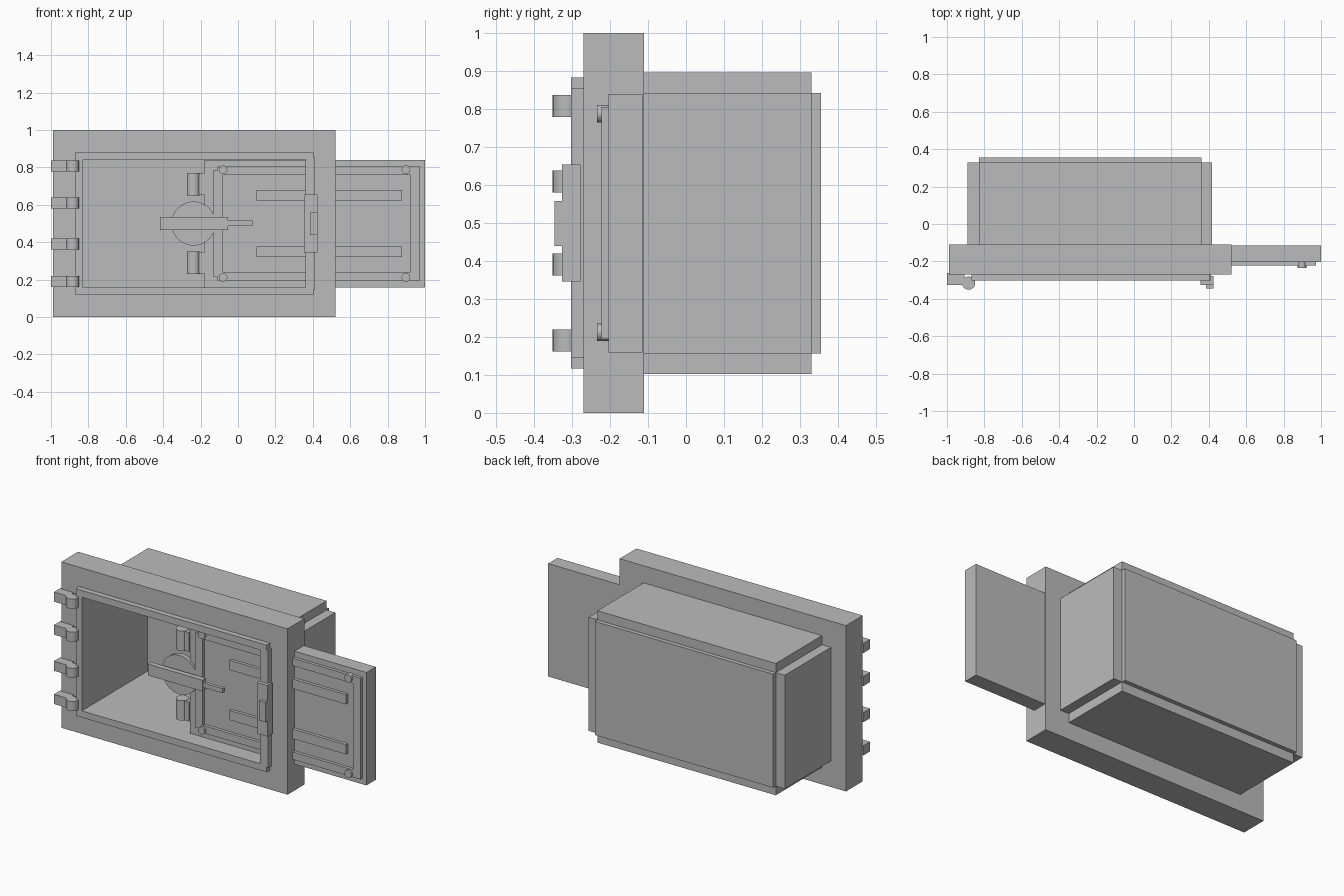
import bpy
import math

if "Cube" in bpy.data.objects:
    bpy.data.objects.remove(bpy.data.objects["Cube"])

grey = bpy.data.materials.new("plain_grey")
grey.diffuse_color = (0.5, 0.5, 0.5, 1)
grey.use_nodes = True
grey.node_tree.nodes["Principled BSDF"].inputs["Base Color"].default_value = grey.diffuse_color


def finish(ob, name):
    ob.name = name
    ob.data.materials.append(grey)
    return ob


def box(name, x, y, z):
    """Box from (min, max) ranges."""
    bpy.ops.mesh.primitive_cube_add(size=1)
    ob = bpy.context.object
    for v in ob.data.vertices:
        for i, (a, b) in enumerate((x, y, z)):
            v.co[i] = a if v.co[i] < 0 else b
    return finish(ob, name)


def cylinder(name, centre, radius, depth, along_y=False):
    bpy.ops.mesh.primitive_cylinder_add(
        vertices=32, radius=radius, depth=depth, location=centre,
        rotation=(math.pi / 2 if along_y else 0, 0, 0))
    ob = finish(bpy.context.object, name)
    bpy.ops.object.shade_smooth_by_angle(angle=math.radians(40))
    return ob


def ring(name, outer, inner, y):
    """Rectangular frame as one clean mesh; rectangles are (x0, x1, z0, z1)."""
    def loop(r, d):
        x0, x1, z0, z1 = r
        return [(x0, d, z0), (x1, d, z0), (x1, d, z1), (x0, d, z1)]
    verts = loop(outer, y[0]) + loop(inner, y[0]) + loop(outer, y[1]) + loop(inner, y[1])
    faces = []
    for i in range(4):
        j = (i + 1) % 4
        faces += [(i, j, 4 + j, 4 + i), (8 + j, 8 + i, 12 + i, 12 + j),
                  (j, i, 8 + i, 8 + j), (4 + i, 4 + j, 12 + j, 12 + i)]
    me = bpy.data.meshes.new(name)
    me.from_pydata(verts, [], faces)
    ob = bpy.data.objects.new(name, me)
    bpy.context.collection.objects.link(ob)
    return finish(ob, name)


X0, X1, Z0, Z1 = -0.83, 0.36, 0.157, 0.842   # clear opening

# Thick front frame
ring("front_frame", (-0.99, 0.52, 0, 1), (X0, X1, Z0, Z1), (-0.27, -0.11))

# Chamber walls, with stepped corners where the plates meet
WY = (-0.11, 0.33)
box("chamber_top", (X0, X1), WY, (Z1, 0.897))
box("chamber_bottom", (X0, X1), WY, (0.102, Z0))
box("chamber_left", (-0.89, X0), WY, (Z0, Z1))
box("chamber_right", (X1, 0.418), WY, (Z0, Z1))
box("chamber_back", (X0, X1), (0.325, 0.355), (Z0, Z1))

# Raised rim around the opening
RY = (-0.303, -0.27)
box("rim_top", (-0.87, 0.403), RY, (Z1, 0.883))
box("rim_bottom", (-0.87, 0.403), RY, (0.117, Z0))
box("rim_left", (-0.87, X0), RY, (Z0, Z1))
box("rim_right", (X1, 0.413), RY, (0.145, 0.855))

# Strike plate on the rim
box("strike_plate", (0.355, 0.426), (-0.326, -0.278), (0.346, 0.654))
box("strike_block", (0.384, 0.425), (-0.346, -0.326), (0.44, 0.558))

# Four frame hinges
for z in (0.808, 0.609, 0.391, 0.191):
    box("hinge_leaf", (-1.0, -0.905), (-0.326, -0.262), (z - 0.029, z + 0.029))
    box("hinge_neck", (-0.91, -0.885), (-0.326, -0.29), (z - 0.029, z + 0.029))
    cylinder("hinge_knuckle", (-0.884, -0.316, z), 0.035, 0.058)

# Sliding door panel running through the frame
box("door_panel", (-0.178, 1.0), (-0.204, -0.115), (0.159, 0.84))

# Raised bead and ribs on the door
BY = (-0.223, -0.204)
for side in (-1, 1):
    zs = sorted((0.5 + side * 0.26, 0.5 + side * 0.305))
    box("bead_rail", (-0.11, 0.973), BY, zs)
    zs = sorted((0.5 + side * 0.122, 0.5 + side * 0.18))
    box("door_rib", (0.1, 0.876), BY, zs)
    for x in (-0.08, 0.898):
        cylinder("door_rivet", (x, -0.219, 0.5 + side * 0.288), 0.023, 0.032, True)
    # Door edge pivots
    z = 0.5 + side * 0.21
    cylinder("pivot_barrel", (-0.238, -0.19, z), 0.036, 0.12)
    box("pivot_link", (-0.235, -0.178), (-0.212, -0.16), (z - 0.058, z + 0.058))
box("bead_left", (-0.13, -0.08), BY, (0.215, 0.785))
box("bead_right", (0.923, 0.973), BY, (0.195, 0.805))

# Handle on its round boss
cylinder("handle_boss", (-0.238, -0.204, 0.5), 0.118, 0.028, True)
cylinder("handle_stem", (-0.238, -0.226, 0.5), 0.028, 0.03, True)
box("handle_bar", (-0.418, -0.053), (-0.262, -0.23), (0.466, 0.534))
box("handle_pin", (-0.053, 0.077), (-0.256, -0.236), (0.488, 0.515))
